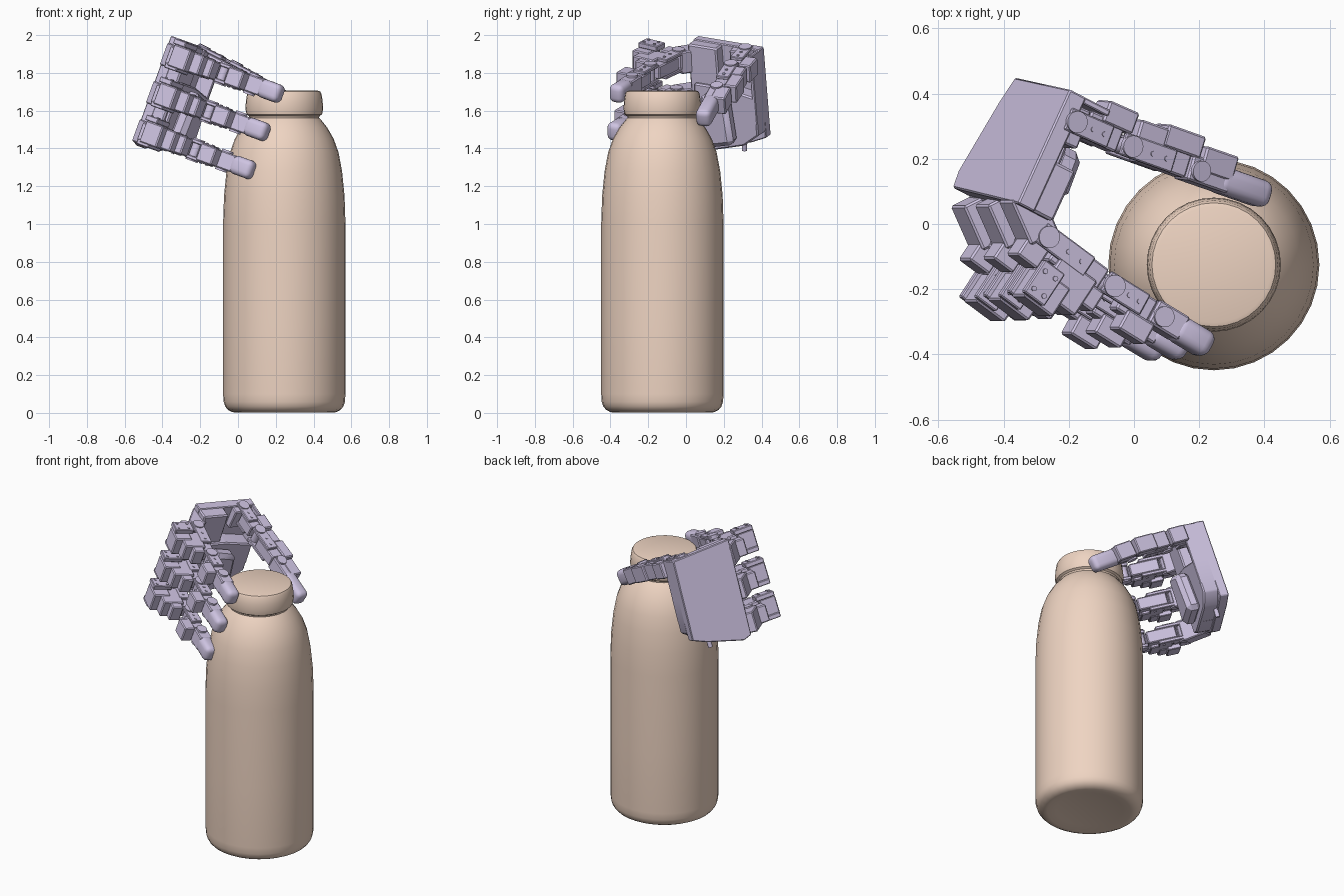
import bpy, bmesh, math
from mathutils import Matrix, Vector

if "Cube" in bpy.data.objects:
    bpy.data.objects.remove(bpy.data.objects["Cube"])


def material(name, rgb):
    m = bpy.data.materials.new(name)
    m.diffuse_color = (*rgb, 1)
    m.use_nodes = True
    m.node_tree.nodes["Principled BSDF"].inputs["Base Color"].default_value = m.diffuse_color
    return m


LILAC = material("lilac", (0.62, 0.55, 0.76))
PEACH = material("peach", (0.86, 0.66, 0.54))

# Hand frame: local x toward the bottle, local z along the row of fingers
HAND = Matrix.Translation((-0.05, 0, 1.785)) @ Matrix.Rotation(math.radians(20), 4, 'Y')


def finish(bm, name, mat, bevel=0.0, segments=1, matrix=None):
    if bevel:
        bmesh.ops.bevel(bm, geom=bm.edges[:], offset=bevel, segments=segments,
                        profile=0.5, affect='EDGES')
    bmesh.ops.recalc_face_normals(bm, faces=bm.faces[:])
    me = bpy.data.meshes.new(name)
    bm.to_mesh(me)
    bm.free()
    ob = bpy.data.objects.new(name, me)
    bpy.context.collection.objects.link(ob)
    if matrix:
        ob.matrix_world = matrix
    me.materials.append(mat)
    bpy.context.view_layer.objects.active = ob
    bpy.ops.object.select_all(action='DESELECT')
    ob.select_set(True)
    bpy.ops.object.shade_smooth_by_angle(angle=math.radians(32))
    return ob


def frame(a, b, up):
    """Origin a, x along a->b, z near up."""
    x = (b - a).normalized()
    y = up.cross(x).normalized()
    z = x.cross(y)
    m = Matrix((x, y, z)).transposed().to_4x4()
    m.translation = a
    return m


def block(name, m, lo, hi, bevel=0.006, segments=1):
    bm = bmesh.new()
    bmesh.ops.create_cube(bm, size=1)
    lo, hi = Vector(lo), Vector(hi)
    for v in bm.verts:
        v.co = Vector([(lo[i] + hi[i]) / 2 + v.co[i] * (hi[i] - lo[i]) for i in range(3)])
    return finish(bm, name, LILAC, bevel, segments, m)


def disc(name, m, pos, r, h):
    bm = bmesh.new()
    bmesh.ops.create_cone(bm, cap_ends=True, segments=20, radius1=r, radius2=r, depth=h)
    bmesh.ops.translate(bm, verts=bm.verts, vec=pos)
    return finish(bm, name, LILAC, 0, 1, m)


# Bottle: lathed profile with rolled cap
profile = [(0, 0.016), (0.2, 0.014), (0.25, 0.001), (0.275, 0.004), (0.298, 0.016),
           (0.313, 0.034), (0.321, 0.058), (0.324, 0.1),
           (0.324, 0.5), (0.324, 1.0), (0.319, 1.15), (0.306, 1.28), (0.287, 1.38),
           (0.262, 1.45), (0.228, 1.51), (0.196, 1.55), (0.184, 1.562), (0.187, 1.572),
           (0.2, 1.58), (0.206, 1.61), (0.203, 1.65), (0.197, 1.69), (0.19, 1.702),
           (0.178, 1.706), (0, 1.706)]
bm = bmesh.new()
vs = [bm.verts.new((r, 0, z)) for r, z in profile]
es = [bm.edges.new(p) for p in zip(vs, vs[1:])]
bmesh.ops.spin(bm, geom=vs + es, cent=(0, 0, 0), axis=(0, 0, 1), angle=math.tau, steps=32)
bmesh.ops.remove_doubles(bm, verts=bm.verts, dist=0.0005)
finish(bm, "bottle", PEACH, matrix=Matrix.Translation((0.245, -0.125, 0)))


def link(name, m, length, w=0.05, out=1):
    """Motor body, outer housing, two side brackets and hinge discs."""
    s = sorted
    y0, y1 = s((out * -0.035, out * 0.055))
    block(name + "_motor", m, (0.045, y0, -w + .012), (length - 0.035, y1, w - .012))
    y0, y1 = s((out * 0.035, out * 0.105))
    block(name + "_housing", m, (length * .42, y0, -w), (length - 0.01, y1, w))
    for side in (-1, 1):
        z0, z1 = s((side * (w - .014), side * (w + .006)))
        block(name + "_bracket", m, (-0.03, -0.036, z0), (length * .62, 0.036, z1), 0.004)
        disc(name + "_hinge", m, (0, 0, side * (w + .003)), 0.034, 0.02)
        for k in (0.3, 0.5):
            disc(name + "_screw", m, (length * k, 0, side * (w + .006)), 0.008, 0.008)
    disc(name + "_axle", m, (0, 0, 0), 0.026, 2 * w)


def fingertip(name, m, length):
    block(name + "_base", m, (-0.035, -0.038, -0.046), (length * .42, 0.042, 0.046))
    block(name, m, (length * .28, -0.042, -0.05), (length, 0.042, 0.05), 0.03, 4)
    disc(name + "_hinge", m, (0, 0, 0), 0.032, 0.115)


# Three curled fingers, stacked along the hand's local z
UP = Vector((0, 0, 1))
for i, fname in enumerate(("index", "middle", "ring")):
    u, dy = -0.215 * i, (0, -0.012, -0.016)[i]
    P = [Vector((x, y + dy, u)) for x, y in
         ((-0.245, -0.04), (-0.03, -0.19), (0.133, -0.285), (0.297, -0.378))]
    # frame's +y points inward, so housings lie on the -y side (back of finger)
    F = [HAND @ frame(P[k], P[k + 1], UP) for k in range(3)]
    L = [(P[k + 1] - P[k]).length for k in range(3)]
    block(fname + "_proximal_body", F[0], (0.07, -0.15, -0.055), (0.21, -0.02, 0.055))
    link(fname + "_proximal", F[0], L[0], 0.05, -1)
    link(fname + "_middle", F[1], L[1], 0.048, -1)
    fingertip(fname + "_tip", F[2], L[2])
    # Knuckle motor behind the first joint, with its screw plates
    block(fname + "_knuckle_motor", F[0], (0.035, -0.195, -0.06), (0.15, -0.09, 0.06))
    for z in (-0.06, 0.075):
        block(fname + "_knuckle_plate", F[0], (0.02, -0.19, z - .015), (0.1, -0.07, z + .015), 0.004)
    for a in (0.04, 0.08):
        for b in (-0.165, -0.1):
            disc(fname + "_plate_screw", F[0], (a, b, 0.091), 0.008, 0.008)
    # Bracket joining knuckle to palm
    block(fname + "_knuckle_bracket", HAND @ frame(Vector((-0.365, 0.07 + dy, u)),
          Vector((-0.285, -0.1 + dy, u)), UP), (0, 0, -0.07), (0.15, 0.1, 0.055))
    block(fname + "_knuckle_shell", F[0], (-0.05, -0.1, -0.06), (0.03, -0.005, 0.045))

# Palm: side profiles (distance toward wrist, height) extruded through the thickness
A, B = Vector((-0.36, 0.085, 0)), Vector((-0.19, 0.435, 0))
PALM = frame(A, B, UP)
PL = (B - A).length


def palm_part(name, pts, t0, t1, bevel=0.008):
    bm = bmesh.new()
    f = bm.faces.new([bm.verts.new((s, -t0, h)) for s, h in pts])
    r = bmesh.ops.extrude_face_region(bm, geom=[f])
    top = [g for g in r["geom"] if isinstance(g, bmesh.types.BMVert)]
    bmesh.ops.translate(bm, verts=top, vec=(0, t0 - t1, 0))
    bmesh.ops.transform(bm, matrix=PALM, verts=bm.verts)
    for v in bm.verts:      # slight lean of the whole palm
        v.co.y -= 0.075 * (v.co.z + 0.2)
    return finish(bm, name, LILAC, bevel, 1, HAND)


bottom = [(0.005, -0.5), (.06, -0.515), (.3, -0.44), (PL, -0.4)]
palm_part("palm_back", bottom + [(PL, 0.095), (0, 0.095)], 0, 0.06, 0.005)
palm_part("palm_finger_side", [(0, -.49), (.17, -.47), (.17, .09), (0, .09)], 0.05, 0.13)
palm_part("palm_lower", [(0.01, -.49), (.06, -.5), (.3, -.43), (PL, -.36), (PL, -.15),
                         (.2, -.12), (0.03, -.12)], 0.05, 0.15)
palm_part("palm_heel", [(.08, -.46), (.27, -.41), (.25, -.17), (.1, -.14)], 0.14, 0.23, 0.025)
palm_part("palm_wrist_plate", [(PL - .02, -.3), (PL, -.3), (PL, .09), (PL - .02, .09)],
          0.03, 0.15, 0.004)
disc("palm_peg", HAND, (-0.19, 0.31, -0.455), 0.014, 0.07)

# Thumb: reaches round the far side of the neck
T = [Vector(t) for t in ((-0.2, 0.315, 1.885), (-0.03, 0.24, 1.80),
                         (0.18, 0.165, 1.69), (0.405, 0.087, 1.55))]
handup = (HAND.to_3x3() @ UP).normalized()
G = [frame(T[k], T[k + 1], handup) for k in range(3)]
block("thumb_base_motor", G[0], (-0.02, -0.075, -0.09), (0.04, 0.05, 0.045))
link("thumb_proximal", G[0], (T[1] - T[0]).length, 0.05, 1)
link("thumb_middle", G[1], (T[2] - T[1]).length, 0.05, 1)
block("thumb_middle_housing", G[1], (0.01, 0.03, -0.05), (0.11, 0.09, 0.05))
block("thumb_distal_housing", G[2], (0.0, 0.0, -0.05), (0.12, 0.08, 0.05))
fingertip("thumb_tip", G[2], (T[3] - T[2]).length)
